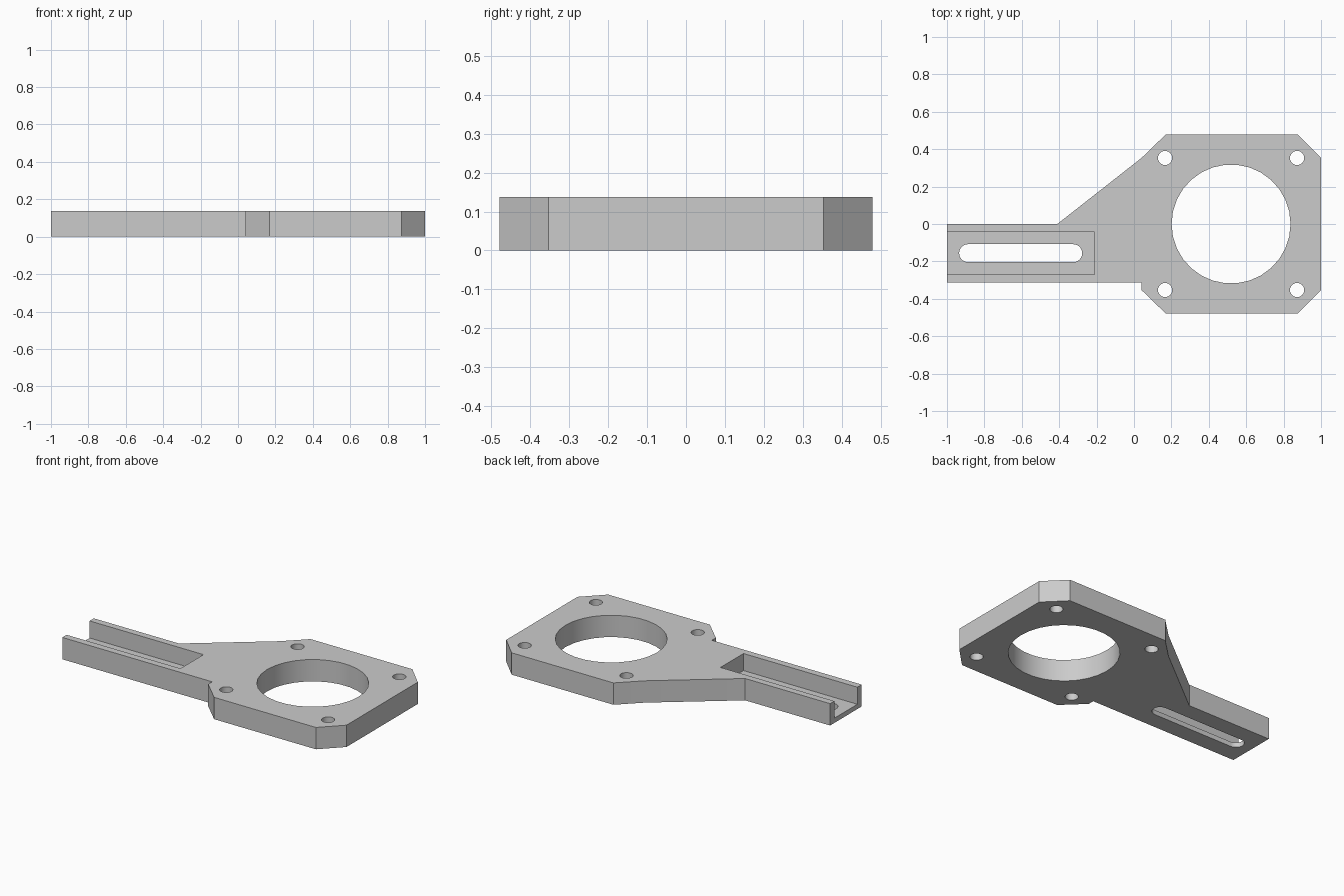
import bpy, bmesh, math

THICK = 0.137
FLOOR = 0.03
HALF = 0.478            # half width of the motor plate
HOLE = 0.353            # bolt offset from the bore centre
CX = 1 - HALF           # bore centre
ARM_MID = -0.156

cube = bpy.data.objects.get("Cube")
if cube:
    bpy.data.objects.remove(cube, do_unlink=True)

grey = bpy.data.materials.new("light grey")
grey.use_nodes = True
colour = (0.6, 0.6, 0.6, 1)
grey.diffuse_color = colour
grey.node_tree.nodes["Principled BSDF"].inputs["Base Color"].default_value = colour


def prism(name, outline, z0, z1):
    """Extrude a flat outline from z0 to z1."""
    bm = bmesh.new()
    face = bm.faces.new([bm.verts.new((x, y, z0)) for x, y in outline])
    result = bmesh.ops.extrude_face_region(bm, geom=[face])
    top = [g for g in result["geom"] if isinstance(g, bmesh.types.BMVert)]
    bmesh.ops.translate(bm, verts=top, vec=(0, 0, z1 - z0))
    bmesh.ops.recalc_face_normals(bm, faces=bm.faces)
    mesh = bpy.data.meshes.new(name)
    bm.to_mesh(mesh)
    bm.free()
    mesh.materials.append(grey)
    obj = bpy.data.objects.new(name, mesh)
    bpy.context.collection.objects.link(obj)
    return obj


def arc(x, y, r, start, sweep, steps):
    angles = [math.radians(start + sweep * i / steps) for i in range(steps + 1)]
    return [(x + r * math.cos(a), y + r * math.sin(a)) for a in angles]


def circle(x, y, r, sides):
    return arc(x, y, r, 0, 360, sides)[:-1]


# Chamfered motor plate with tapered gusset and side arm
left = CX - HALF - 0.004
bracket = prism("motor_bracket", [
    (-1, -0.313), (left, -0.313), (left, -HOLE), (CX - HOLE, -HALF),
    (CX + HOLE, -HALF), (1, -HOLE), (1, HOLE), (CX + HOLE, HALF),
    (CX - HOLE, HALF), (left, HOLE), (-0.41, 0), (-1, 0)], 0, THICK)

# Bore, bolt holes, adjustment slot and channel
cutters = [prism("bore_cutter", circle(CX - 0.003, 0, 0.318, 30), -0.1, 0.3)]
for sx in (-1, 1):
    for sy in (-1, 1):
        cutters.append(prism("bolt_hole_cutter", circle(
            CX - 0.003 + sx * HOLE, sy * HOLE, 0.038, 24), -0.1, 0.3))
slot = arc(-0.325, ARM_MID, 0.048, -90, 180, 12) + arc(-0.887, ARM_MID, 0.048, 90, 180, 12)
cutters.append(prism("slot_cutter", slot, -0.1, 0.3))
cutters.append(prism("channel_cutter", [
    (-1.1, ARM_MID - 0.114), (-0.21, ARM_MID - 0.114),
    (-0.21, ARM_MID + 0.114), (-1.1, ARM_MID + 0.114)], FLOOR, 0.3))

bpy.ops.object.select_all(action="DESELECT")
bpy.context.view_layer.objects.active = bracket
bracket.select_set(True)
for cutter in cutters:
    cutter.hide_render = True
    cut = bracket.modifiers.new("cut", "BOOLEAN")
    cut.operation = "DIFFERENCE"
    cut.solver = "EXACT"
    cut.object = cutter
    bpy.ops.object.modifier_apply(modifier=cut.name)
    bpy.data.objects.remove(cutter, do_unlink=True)
bpy.ops.object.shade_smooth_by_angle(angle=math.radians(25))
